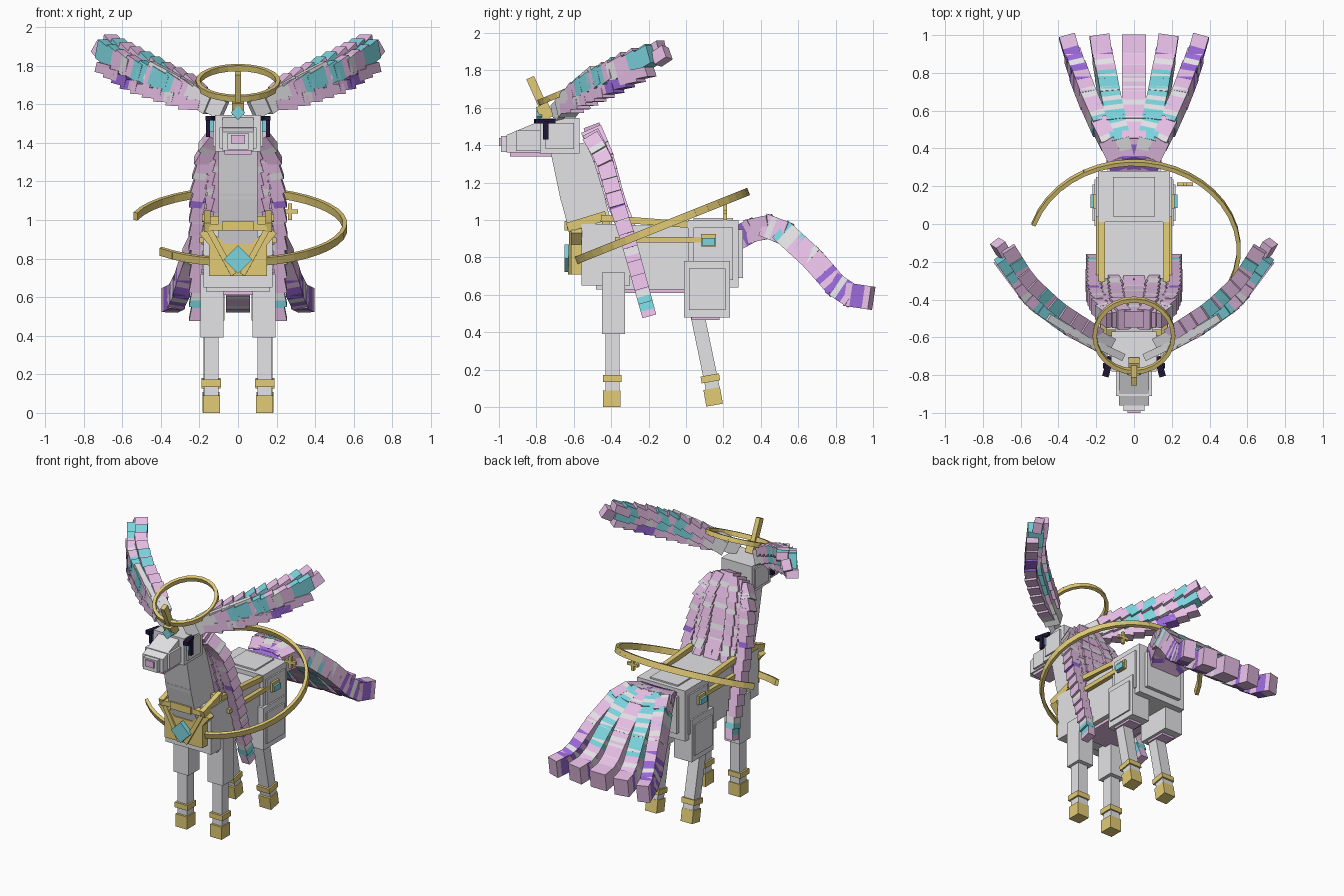
import bpy, bmesh
from math import radians, cos, sin
from mathutils import Vector, Matrix, Euler

if "Cube" in bpy.data.objects:
    bpy.data.objects.remove(bpy.data.objects["Cube"])


def material(name, r, g, b):
    m = bpy.data.materials.new(name)
    m.use_nodes = True
    m.diffuse_color = (r, g, b, 1)
    m.node_tree.nodes["Principled BSDF"].inputs["Base Color"].default_value = (r, g, b, 1)
    return m


MATS = {
    "S": material("silver_grey", 0.77, 0.76, 0.79),
    "P": material("pale_pink", 0.80, 0.52, 0.79),
    "T": material("teal", 0.20, 0.66, 0.73),
    "V": material("violet", 0.32, 0.14, 0.68),
    "G": material("gold", 0.76, 0.60, 0.18),
    "N": material("dark_navy", 0.013, 0.008, 0.038),
}


def finish(name, bm, colours, mirror):
    bmesh.ops.recalc_face_normals(bm, faces=bm.faces)
    mesh = bpy.data.meshes.new(name)
    bm.to_mesh(mesh)
    bm.free()
    for c in colours:
        mesh.materials.append(MATS[c])
    ob = bpy.data.objects.new(name, mesh)
    bpy.context.collection.objects.link(ob)
    if mirror:
        ob.modifiers.new("Mirror", "MIRROR").use_mirror_merge = False


def box(name, x, y, z, col, rot=(0, 0, 0), mirror=False):
    """Box from (min, max) ranges, turned about its centre."""
    bm = bmesh.new()
    centre = Vector([(a + b) / 2 for a, b in (x, y, z)])
    size = [b - a for a, b in (x, y, z)]
    turn = Euler([radians(a) for a in rot]).to_matrix().to_4x4()
    bmesh.ops.create_cube(bm, size=1, matrix=Matrix.Translation(centre) @ turn @ Matrix.Diagonal((*size, 1)))
    finish(name, bm, col, mirror)


def prism(name, profile, axis, lo, hi, col):
    """Profile of (y, z) pushed along x, or (x, z) pushed along y."""
    bm = bmesh.new()
    put = (lambda d, a, b: (d, a, b)) if axis == "x" else (lambda d, a, b: (a, d, b))
    face = bm.faces.new([bm.verts.new(put(lo, a, b)) for a, b in profile])
    made = bmesh.ops.extrude_face_region(bm, geom=[face])["geom"]
    verts = [g for g in made if isinstance(g, bmesh.types.BMVert)]
    bmesh.ops.translate(bm, verts=verts, vec=put(hi - lo, 0, 0))
    finish(name, bm, col, False)


def resample(pts, n):
    pts = [Vector(p) for p in pts]
    lens = [(b - a).length for a, b in zip(pts, pts[1:])]
    out = []
    for i in range(n + 1):
        d, k = sum(lens) * i / n, 0
        while k < len(lens) - 1 and d > lens[k]:
            d -= lens[k]
            k += 1
        out.append(pts[k].lerp(pts[k + 1], d / lens[k]))
    return out


def chain(name, pts, n, w, t, pattern, side, splay=0.0, over=0.015, taper=1.0, mirror=False, slices=1):
    """Row of overlapping blocks along a path; the pattern string colours it in bands."""
    bm = bmesh.new()
    path = resample(pts, n)
    colours = sorted(set(pattern))
    for i, (a, b) in enumerate(zip(path, path[1:])):
        d = (b - a).normalized()
        s = (Vector(side) - d * d.dot(Vector(side))).normalized()
        u = d.cross(s)
        k = 1 + (taper - 1) * i / max(1, n - 1)
        a, b = a - d * over, b + d * over + s * splay
        rings = []
        for j in range(slices + 1):
            c = a.lerp(b, j / slices)
            rings.append([bm.verts.new(c + s * p * w * k / 2 + u * q * t * k / 2)
                          for p, q in ((-1, -1), (1, -1), (1, 1), (-1, 1))])
        for j in range(slices):
            for e in range(4):
                f = bm.faces.new((rings[j][e], rings[j][e - 1], rings[j + 1][e - 1], rings[j + 1][e]))
                pos = (i + (j + 0.5) / slices) / n * len(pattern) + 0.6 * (e % 2)
                f.material_index = colours.index(pattern[min(int(pos), len(pattern) - 1)])
        for ring, j in ((rings[0], i), (rings[-1], i + 0.99)):
            f = bm.faces.new(ring)
            f.material_index = colours.index(pattern[int(j / n * len(pattern))])
    finish(name, bm, colours, mirror)


# Body
box("barrel", (-0.165, 0.165), (-0.48, 0.06), (0.63, 0.97), "S")
box("belly_plate", (-0.13, 0.13), (-0.38, 0.02), (0.61, 0.63), "P")
box("chest", (-0.18, 0.18), (-0.56, -0.3), (0.65, 0.98), "S")
box("rump", (-0.19, 0.19), (0.01, 0.28), (0.64, 1.0), "S")
box("rump_side_panel", (0.19, 0.2), (0.04, 0.25), (0.68, 0.96), "S", mirror=True)
box("rump_top_panel", (-0.11, 0.11), (0.04, 0.25), (1.0, 1.01), "S")
box("rump_back_panel", (-0.14, 0.14), (0.28, 0.305), (0.69, 0.95), "S")

# Neck and head
chain("neck", [(0, -0.61, 1.38), (0, -0.575, 1.2), (0, -0.5, 0.92)], 2, 0.2, 0.23, "S", (1, 0, 0), over=0.02)
box("head", (-0.12, 0.12), (-0.78, -0.57), (1.355, 1.545), "S")
box("cheek", (0.12, 0.13), (-0.75, -0.6), (1.38, 1.52), "S", mirror=True)
prism("muzzle", [(-0.78, 1.36), (-0.96, 1.36), (-0.96, 1.455), (-0.78, 1.53)], "x", -0.08, 0.08, "S")
box("muzzle_side", (-0.095, 0.095), (-0.91, -0.77), (1.37, 1.48), "S")
box("nose", (-0.055, 0.055), (-0.99, -0.95), (1.365, 1.45), "S")
box("nose_tip", (-0.035, 0.035), (-1.0, -0.99), (1.395, 1.44), "P")
box("lower_jaw", (-0.07, 0.07), (-0.94, -0.6), (1.34, 1.36), "P")
box("brow", (0.12, 0.155), (-0.81, -0.7), (1.515, 1.54), "N", (0, 0, 15), True)
box("eye", (0.145, 0.165), (-0.765, -0.735), (1.43, 1.53), "N", mirror=True)
box("eye_iris", (0.125, 0.146), (-0.758, -0.738), (1.455, 1.515), "T", mirror=True)
box("forehead_gem", (-0.027, 0.027), (-0.8, -0.77), (1.53, 1.584), "T", (0, 45, 0))
box("horn", (-0.016, 0.016), (-0.815, -0.77), (1.57, 1.77), "G", (24, 0, 0))
box("horn_base", (-0.03, 0.03), (-0.79, -0.72), (1.54, 1.62), "G", (24, 0, 0))

# Legs
box("front_upper_leg", (0.075, 0.195), (-0.45, -0.325), (0.39, 0.72), "S", mirror=True)
box("front_lower_leg", (0.1, 0.175), (-0.43, -0.355), (0.08, 0.4), "S", mirror=True)
box("front_anklet", (0.088, 0.188), (-0.445, -0.345), (0.135, 0.172), "G", mirror=True)
box("front_hoof", (0.092, 0.182), (-0.445, -0.35), (0, 0.09), "G", mirror=True)
box("thigh", (0.07, 0.21), (-0.01, 0.235), (0.48, 0.78), "S", mirror=True)
box("thigh_panel", (0.21, 0.22), (0.015, 0.21), (0.52, 0.74), "S", mirror=True)
box("thigh_underside", (0.09, 0.19), (0.03, 0.18), (0.465, 0.48), "P", mirror=True)
chain("hind_lower_leg", [(0.14, 0.06, 0.5), (0.14, 0.145, 0.09)], 1, 0.08, 0.075, "S", (1, 0, 0), mirror=True)
box("hind_anklet", (0.09, 0.19), (0.08, 0.18), (0.135, 0.172), "G", (10, 0, 0), True)
box("hind_hoof", (0.095, 0.185), (0.1, 0.19), (0.01, 0.1), "G", (10, 0, 0), True)

# Gold harness
prism("breastplate", [(-0.15, 0.71), (0.15, 0.71), (0.15, 0.87), (0.2, 0.93), (0.16, 0.96),
                      (0.07, 0.88), (-0.07, 0.88), (-0.16, 0.96), (-0.2, 0.93), (-0.15, 0.87)],
      "y", -0.615, -0.555, "G")
chain("breast_strap", [(0.15, -0.615, 0.95), (0.03, -0.62, 0.73)], 1, 0.03, 0.02, "G", (1, 0, 0), mirror=True)
box("breast_gem", (-0.052, 0.052), (-0.65, -0.6), (0.743, 0.847), "T", (0, 45, 0))
box("collar_front", (-0.15, 0.15), (-0.635, -0.59), (0.945, 0.98), "G")
box("collar_clasp", (-0.08, 0.08), (-0.65, -0.62), (0.945, 0.995), "G")
chain("collar_side", [(0.16, -0.62, 0.965), (0.16, -0.44, 1.02)], 1, 0.035, 0.05, "G", (1, 0, 0), mirror=True)
box("withers_bar", (-0.17, 0.17), (-0.45, -0.41), (0.98, 1.02), "G")
chain("back_strap", [(0.17, -0.44, 1.01), (0.17, 0.09, 0.97)], 1, 0.035, 0.035, "G", (1, 0, 0), mirror=True)
box("flank_strap", (0.17, 0.2), (-0.38, 0.1), (0.88, 0.91), "G", mirror=True)
box("flank_mount", (0.185, 0.215), (0.08, 0.16), (0.86, 0.925), "G", mirror=True)
box("flank_gem", (0.205, 0.23), (0.085, 0.155), (0.865, 0.905), "T", mirror=True)
box("cross_upright", (0.26, 0.28), (0.2, 0.22), (1.0, 1.085), "G")
box("cross_bar", (0.228, 0.312), (0.2, 0.22), (1.033, 1.053), "G")


# Tilted hoops
def hoop(name, centre, rx, ry, slope, start, end, n, height, depth):
    cx, cy, cz = centre
    angles = [radians(start + (end - start) * i / n) for i in range(n + 1)]
    pts = [(cx + rx * cos(a), cy + ry * sin(a), cz + slope * ry * sin(a)) for a in angles]
    chain(name, pts, n, height, depth, "G", (0, -slope, 1), over=0.002)


hoop("halo", (0, -0.59, 1.71), 0.208, 0.19, 0.42, 0, 360, 24, 0.032, 0.022)
hoop("orbit_ring", (0, -0.135, 0.965), 0.555, 0.46, 0.4, -136, 163, 34, 0.042, 0.022)

# Feathered ears: grey blade, then stepped rows of blocks behind, above and below it
chain("ear_blade", [(0.09, -0.69, 1.575), (0.28, -0.6, 1.68), (0.45, -0.495, 1.77)], 3, 0.1, 0.04, "S",
      (0, 0, 1), over=0.02, mirror=True)
chain("ear_middle_feathers", [(0.15, -0.64, 1.6), (0.32, -0.55, 1.69), (0.53, -0.4, 1.78), (0.685, -0.18, 1.87)],
      9, 0.1, 0.105, "SSSSPPTTTPTTPSPPTTT", (0, 0, 1), 0.015, 0.015, mirror=True, slices=2)
chain("ear_upper_feathers", [(0.2, -0.58, 1.67), (0.4, -0.45, 1.77), (0.56, -0.3, 1.85), (0.66, -0.14, 1.9)],
      9, 0.055, 0.08, "PPPPPPPTTPTTPPPPPTTPP", (0, 0, 1), 0.03, 0.018, mirror=True, slices=2)
chain("ear_lower_feathers", [(0.2, -0.63, 1.6), (0.35, -0.55, 1.645), (0.54, -0.41, 1.71), (0.69, -0.21, 1.81)],
      9, 0.055, 0.08, "SPPPPSPPPPPPPVVVPPPP", (0, 0, 1), -0.025, 0.018, mirror=True, slices=2)
box("ear_tip", (0.665, 0.745), (-0.16, -0.1), (1.84, 1.915), "P", (-15, -30, 60), True)

# Mane: strands fanning over the neck, the outermost hanging past the barrel
bands = "PPSPPPPSPPPPSPPSPPP"
for i in range(4):
    f = i / 3
    strand = [(0.02 + 0.1 * f, -0.5, 1.49 - 0.06 * f), (0.03 + 0.14 * f, -0.44, 1.33),
              (0.03 + 0.17 * f, -0.375, 1.1), (0.04 + 0.165 * f, -0.31, 0.96 - 0.06 * f)]
    if i == 3:
        strand.append((0.205, -0.2, 0.5))
        colours = "PPSPPPPSPPPPVPPSPPPPSPPPPPPPSTTP"
    else:
        colours = bands[5 * i:] + bands[:5 * i]
    chain(f"mane_strand_{i + 1}", strand, 13 if i == 3 else 8, 0.068, 0.09 + 0.025 * (i % 2) * (i < 3), colours,
          (1, 0, 0), 0.02 if i % 2 else -0.015, 0.015, 0.85, True, 3)

# Tail: five strands sharing one sweeping curve
sweep = [(0.27, 0.9), (0.4, 0.97), (0.5, 0.955), (0.68, 0.79), (0.84, 0.605), (0.975, 0.585)]
tails = {
    "tail_centre": ((0, 0, 0, 0, 0, 0), 0.125, "PPPPVVPPPSPPSPPSPPSPPPSPPSPP"),
    "tail_inner": ((0.03, 0.06, 0.09, 0.13, 0.16, 0.18), 0.105, "PPVVPPSSTTSTTSTTSTTSTTSTPPPSPPVPP"),
    "tail_outer": ((0.06, 0.12, 0.17, 0.25, 0.31, 0.35), 0.085, "PPVPPPPPSPPTSPTPPSPPPPVPVVSVPVVP"),
}
for name, (xs, width, colours) in tails.items():
    path = [(x, y, z) for x, (y, z) in zip(xs, sweep)]
    chain(name, path, 9, width, 0.125, colours, (1, 0, 0), 0, 0.018, 1.0, name != "tail_centre", 4)
